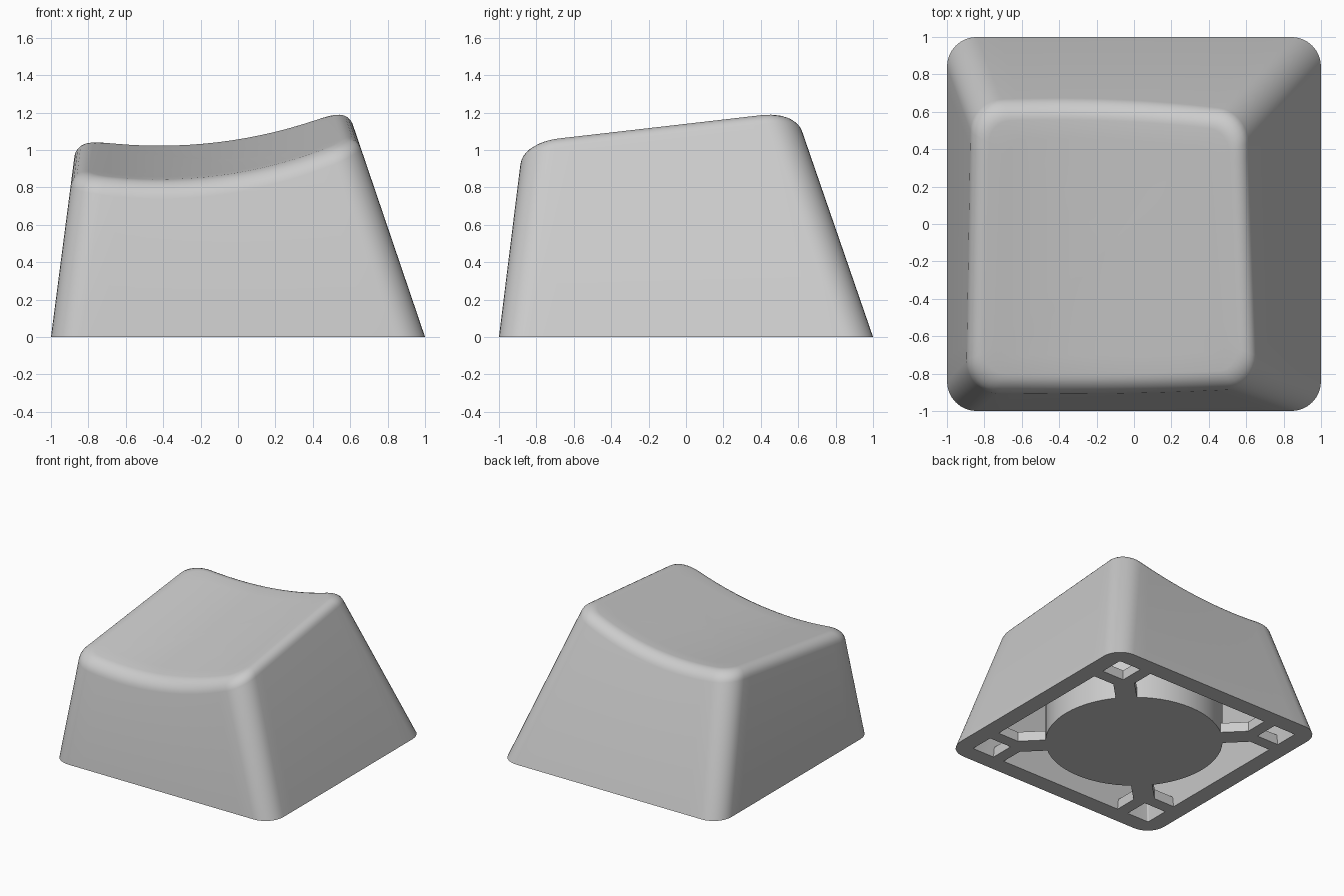
import bpy, bmesh
from math import sin, cos, pi, sqrt

cube = bpy.data.objects.get("Cube")
if cube:
    bpy.data.objects.remove(cube, do_unlink=True)

grey = bpy.data.materials.new("light grey")
grey.use_nodes = True
COLOUR = (0.6, 0.6, 0.6, 1)
grey.diffuse_color = COLOUR
grey.node_tree.nodes["Principled BSDF"].inputs["Base Color"].default_value = COLOUR

EDGE, ARC = 14, 8          # segments per straight side and per corner
FILLET = 0.09              # rounding of the top rim
WALL = 0.14
CEILING = 0.7
DRAFT = {"left": 0.34, "right": 0.13, "back": 0.345, "front": 0.124}


def finish(bm, name, smooth=True):
    bmesh.ops.recalc_face_normals(bm, faces=bm.faces)
    mesh = bpy.data.meshes.new(name)
    bm.to_mesh(mesh)
    bm.free()
    mesh.materials.append(grey)
    obj = bpy.data.objects.new(name, mesh)
    bpy.context.collection.objects.link(obj)
    if smooth:
        bpy.ops.object.select_all(action="DESELECT")
        obj.select_set(True)
        bpy.context.view_layer.objects.active = obj
        bpy.ops.object.shade_smooth_by_angle(angle=0.6)
    return obj


def dish(x, y):
    """Height of the tilted, cylindrically hollowed top."""
    r = 2.51
    return 1.015 + 0.132 * (y - 0.5) + r - sqrt(r * r - (x + 0.42) ** 2)


def outline():
    """Parameters round a rounded rectangle: (corner, angle, blend to next corner)."""
    for c in range(4):
        for i in range(ARC):
            yield c, (c + i / ARC) * pi / 2, 0
        for i in range(EDGE):
            yield c, (c + 1) * pi / 2, i / EDGE


def wall_point(p, z, inset, radius):
    """Point on the drafted wall at height z, moved inward by inset."""
    c, angle, blend = p
    hx, lx = 1 - DRAFT["left"] * z - inset, -1 + DRAFT["right"] * z + inset
    hy, ly = 1 - DRAFT["back"] * z - inset, -1 + DRAFT["front"] * z + inset
    corners = [(hx - radius, hy - radius), (lx + radius, hy - radius),
               (lx + radius, ly + radius), (hx - radius, ly + radius)]
    a, b = corners[c], corners[(c + 1) % 4]
    return (a[0] + (b[0] - a[0]) * blend + radius * cos(angle),
            a[1] + (b[1] - a[1]) * blend + radius * sin(angle))


def level_ring(z, inset, radius):
    return [(*wall_point(p, z, inset, radius), z) for p in outline()]


def top_ring(inset, drop):
    ring = []
    for p in outline():
        z = 1.0
        for _ in range(12):
            x, y = wall_point(p, z, inset, 0.17 - inset * 0.6)
            z = dish(x, y) - drop
        ring.append((x, y, z))
    return ring


# Hollow shell: ceiling, inner wall, bottom rim, outer wall, fillet, dished top
rings = [level_ring(CEILING, WALL, 0.01), level_ring(0, WALL, 0.01), level_ring(0, 0, 0.16)]
for i in range(7):
    a = i / 6 * pi / 2
    rings.append(top_ring(FILLET * (1 - cos(a)), FILLET * (1 - sin(a))))
rim = rings[-1]
mx, my = -0.135, -0.12
for k in (0.85, 0.65, 0.45, 0.25, 0.1):
    flat = [(mx + (x - mx) * k, my + (y - my) * k) for x, y, _ in rim]
    rings.append([(x, y, dish(x, y)) for x, y in flat])

bm = bmesh.new()
loops = [[bm.verts.new(co) for co in ring] for ring in rings]
n = len(rim)
for low, high in zip(loops, loops[1:]):
    for i in range(n):
        j = (i + 1) % n
        bm.faces.new((low[i], low[j], high[j], high[i]))
bm.faces.new(loops[0])
centre = bm.verts.new((mx, my, dish(mx, my)))
for i in range(n):
    bm.faces.new((loops[-1][i], loops[-1][(i + 1) % n], centre))
finish(bm, "cap_shell")

# Round core under the cap
bm = bmesh.new()
bmesh.ops.create_cone(bm, cap_ends=True, segments=64, radius1=0.667, radius2=0.667, depth=CEILING)
bmesh.ops.translate(bm, verts=bm.verts, vec=(0, 0, CEILING / 2))
finish(bm, "round_core")

# Thin forked braces from the core to the walls
INNER, OUTER, END, THICK = 0.56, 0.66, 1 - WALL, 0.08
half = [(0.5, 0.387), (INNER + 0.113, INNER), (END, INNER), (END, OUTER)]
profile = half + [(OUTER, OUTER)] + [(y, x) for x, y in reversed(half)]
for name, quarter in (("back_left", 0), ("back_right", 1), ("front_right", 2), ("front_left", 3)):
    c, s = round(cos(quarter * pi / 2)), round(sin(quarter * pi / 2))
    bm = bmesh.new()
    face = bm.faces.new([bm.verts.new((x * c - y * s, x * s + y * c, 0)) for x, y in profile])
    out = bmesh.ops.extrude_face_region(bm, geom=[face], use_keep_orig=True)
    bmesh.ops.translate(bm, vec=(0, 0, THICK),
                        verts=[v for v in out["geom"] if isinstance(v, bmesh.types.BMVert)])
    finish(bm, name + "_brace", smooth=False)
